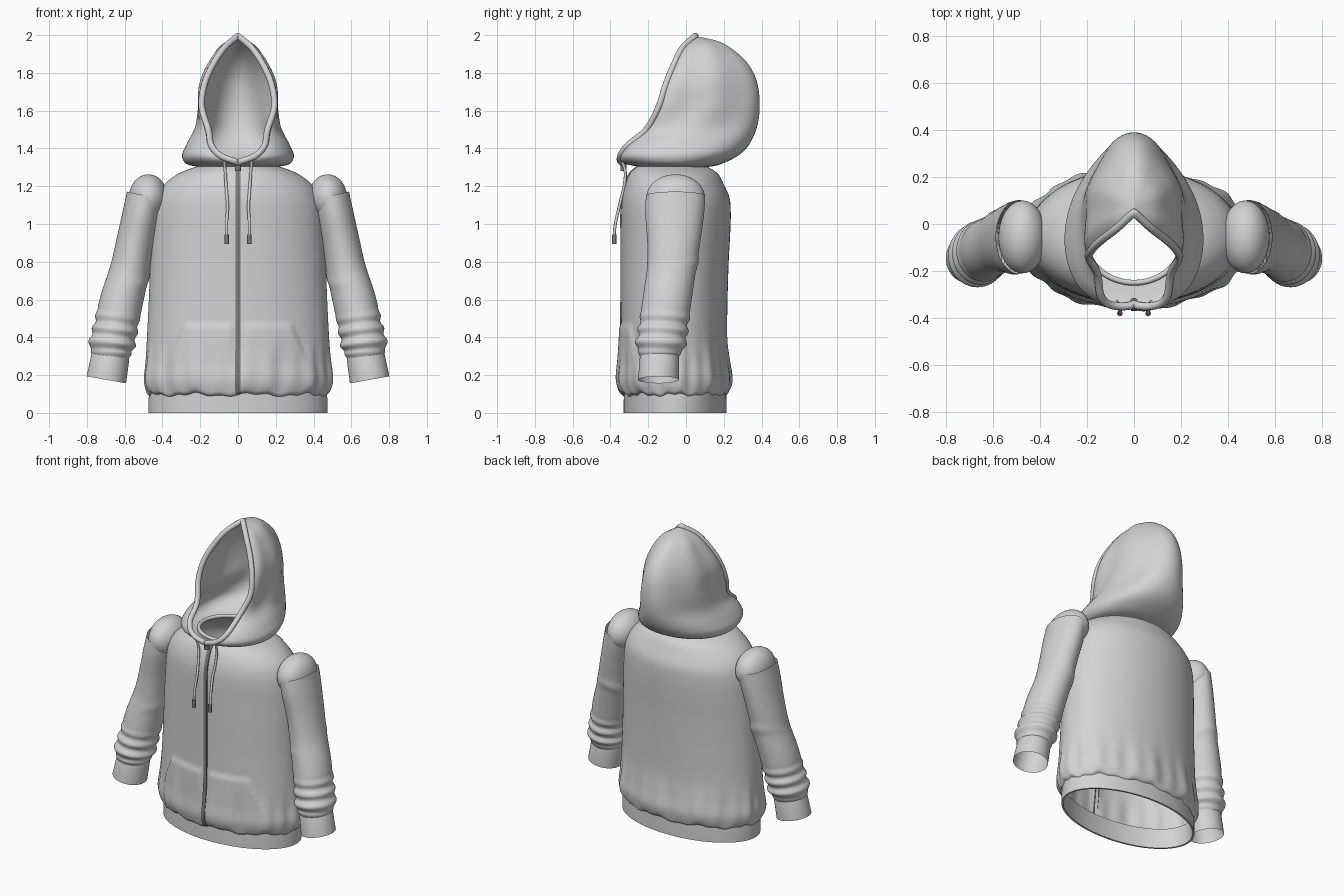
import bpy, bmesh, math
from mathutils import Vector

if "Cube" in bpy.data.objects:
    bpy.data.objects.remove(bpy.data.objects["Cube"])


def material(name, value):
    mat = bpy.data.materials.new(name)
    mat.use_nodes = True
    colour = (value, value, value, 1)
    mat.diffuse_color = colour
    mat.node_tree.nodes["Principled BSDF"].inputs["Base Color"].default_value = colour
    return mat


FABRIC = material("light grey fabric", 0.65)
DARK = material("dark grey trim", 0.2)


def spline(rows, steps):
    """Smooth samples through rows of numbers."""
    rows = [Vector(r) for r in rows]
    out = []
    for i in range(len(rows) - 1):
        a, b = rows[max(i - 1, 0)], rows[i]
        c, d = rows[i + 1], rows[min(i + 2, len(rows) - 1)]
        for k in range(steps):
            t = k / steps
            out.append(0.5 * (2 * b + (c - a) * t + (2 * a - 5 * b + 4 * c - d) * t ** 2
                              + (3 * b - a - 3 * c + d) * t ** 3))
    return out + [rows[-1]]


def loft(name, rings, mat=FABRIC, closed=True):
    """Skin a list of equal point rings."""
    bm = bmesh.new()
    grid = [[bm.verts.new(p) for p in ring] for ring in rings]
    n = len(grid[0])
    for low, high in zip(grid, grid[1:]):
        for i in range(n if closed else n - 1):
            j = (i + 1) % n
            bm.faces.new((low[i], low[j], high[j], high[i]))
    bmesh.ops.remove_doubles(bm, verts=bm.verts, dist=0.0005)
    bmesh.ops.recalc_face_normals(bm, faces=bm.faces)
    mesh = bpy.data.meshes.new(name)
    bm.to_mesh(mesh)
    bm.free()
    obj = bpy.data.objects.new(name, mesh)
    bpy.context.collection.objects.link(obj)
    return finish(obj, name, mat)


def finish(obj, name, mat):
    obj.name = name
    obj.data.materials.append(mat)
    bpy.ops.object.select_all(action="DESELECT")
    obj.select_set(True)
    bpy.context.view_layer.objects.active = obj
    bpy.ops.object.shade_smooth_by_angle(angle=math.radians(50))
    return obj


def tube(name, points, radius, cyclic=False, mat=FABRIC):
    curve = bpy.data.curves.new(name, "CURVE")
    curve.dimensions = "3D"
    curve.bevel_depth = radius
    curve.bevel_resolution = 3
    curve.use_fill_caps = True
    line = curve.splines.new("POLY")
    line.points.add(len(points) - 1)
    for point, co in zip(line.points, points):
        point.co = (*co, 1)
    line.use_cyclic_u = cyclic
    curve.materials.append(mat)
    obj = bpy.data.objects.new(name, curve)
    bpy.context.collection.objects.link(obj)


def smooth(x):
    x = min(max(x, 0), 1)
    return x * x * (3 - 2 * x)


def angles(n):
    return [math.tau * i / n for i in range(n)]


def oval(z, a, front, back, ang):
    return Vector((a * math.cos(ang), (back - front) / 2 + (front + back) / 2 * math.sin(ang), z))


# Torso: oval sections given as height, half width, front reach, back reach
torso = spline([(.095, .47, .33, .21), (.115, .488, .35, .228), (.18, .5, .365, .24),
                (.28, .49, .354, .228), (.4, .482, .345, .218), (.6, .472, .342, .22),
                (.8, .465, .342, .226), (.95, .458, .342, .234), (1.06, .45, .342, .237),
                (1.14, .432, .338, .23), (1.21, .39, .322, .2), (1.27, .31, .295, .165),
                (1.31, .2, .25, .1)], 12)


def torso_point(row, ang):
    p = oval(*row, ang)
    turn = ang + math.pi / 2
    out = Vector((math.cos(ang), math.sin(ang), 0))
    # gathered folds above the hem
    fold = math.sin(9 * turn) + 0.7 * math.sin(23 * turn)
    fade = math.exp(-((p.z - 0.2) / 0.14) ** 2)
    p += out * 0.006 * fold * fade
    p.z += 0.008 * fold * math.exp(-((p.z - 0.1) / 0.03) ** 2)
    # raised front pocket with a stitched top edge
    if ang > math.pi:
        edge = 0.29 + max(0, 0.46 - p.z) * 0.43
        across = smooth((edge - abs(p.x)) / 0.015) * smooth((abs(p.x) - 0.02) / 0.015)
        height = smooth((0.47 - p.z) / 0.015) * smooth((p.z - 0.16) / 0.25)
        p += out * 0.011 * across * height
    return p


loft("torso", [[torso_point(r, a) for a in angles(160)] for r in torso])

# Hem band and its folded lining
hem = [(.13, .455, .315, .198), (.0, .462, .318, .203), (.0, .474, .33, .215),
       (.06, .474, .33, .215), (.115, .47, .328, .212)]
loft("hem_band", [[oval(*r, a) for a in angles(96)] for r in hem])

# Zip strip down the front
zip_rows = [r for r in torso if r[0] > 0.1]
loft("zip", [[(x, -r[2] - y, r[0]) for x, y in
              ((-.013, -.006), (-.012, .006), (.012, .006), (.013, -.006))]
             for r in zip_rows], DARK, False)

# Hood: opening edge x y z, side control x y, back control x, spine y z
hood_rows = [(0, -.26, 1.305, .27, -.26, .27, .1, 1.3),
             (0, -.34, 1.325, .36, -.34, .37, .18, 1.315),
             (.09, -.347, 1.36, .385, -.33, .37, .28, 1.365),
             (.14, -.31, 1.415, .36, -.24, .3, .34, 1.43),
             (.157, -.21, 1.5, .3, -.1, .2, .38, 1.53),
             (.192, -.145, 1.62, .265, 0, .16, .39, 1.65),
             (.18, -.11, 1.73, .27, 0, .13, .37, 1.77),
             (.14, -.07, 1.83, .225, .03, .1, .31, 1.87),
             (.075, -.02, 1.93, .135, .05, .07, .2, 1.955),
             (0, .05, 1.995, 0, .06, 0, .1, 1.985)]
hood_samples = spline(hood_rows, 8)


def hood_half(row, n=28):
    ex, ey, ez, sx, sy, bx, by, bz = row
    p, s = Vector((ex, ey, ez)), Vector((0, by, bz))
    a = Vector((sx, sy, ez + (bz - ez) / 3))
    b = Vector((bx, by, bz))
    points = []
    for i in range(n + 1):
        u = i / n
        q = p * (1 - u) ** 3 + 3 * a * u * (1 - u) ** 2 + 3 * b * u * u * (1 - u) + s * u ** 3
        # soft drape running up the sides
        lift = smooth((q.z - 1.4) / 0.2)
        q.x *= 1 + 0.05 * lift * math.sin(math.pi * u) * math.sin(14 * u - 3 * q.z)
        points.append(q)
    return points


def flip(p):
    return Vector((-p[0], p[1], p[2]))


rings = []
for row in hood_samples:
    half = hood_half(row)
    rings.append(half + [flip(p) for p in reversed(half[:-1])])
loft("hood", rings, FABRIC, False)

# Rolled edge round the hood opening and the neck seam
edge = [Vector(r[:3]) for r in hood_samples[8:]]
tube("hood_edge", edge + [flip(p) for p in reversed(edge[1:-1])], 0.017, True)
tube("neck_seam", [oval(1.315, .205, .25, .11, a) for a in angles(64)], 0.012, True)

# Sleeves: axis x y z, then half width and half depth
sleeve = spline([(.49, -.055, 1.15, .1, .157), (.512, -.06, 1.05, .1, .155),
                 (.545, -.065, .9, .1, .14), (.575, -.078, .75, .105, .13),
                 (.615, -.1, .6, .114, .13), (.648, -.12, .45, .116, .13),
                 (.668, -.133, .36, .119, .13), (.677, -.14, .3, .1, .105)], 14)
cuff = [(.668, -.138, .33, .092, .095), (.675, -.14, .3, .101, .104),
        (.697, -.146, .175, .106, .108)]


def sleeve_ring(rows, i, side, wrinkled):
    row = rows[i]
    before, after = rows[max(i - 1, 0)], rows[min(i + 1, len(rows) - 1)]
    along = Vector((after[0] - before[0], 0, after[2] - before[2])).normalized()
    across = Vector((-along.z, 0, along.x))
    ring = []
    for ang in angles(48):
        z, swell = row[2], 1
        if wrinkled:
            window = smooth((z - 0.3) / 0.04) * smooth((0.56 - z) / 0.1)
            swell += 0.055 * window * math.sin(math.tau * z / 0.07 + 1.2 * math.sin(ang + 1))
            tilt = z - 0.74 - 0.05 * math.sin(ang)
            swell += 0.06 * math.exp(-(tilt / 0.03) ** 2) * (0.5 + 0.5 * math.cos(ang - 2.5))
        p = Vector(row[:3]) + across * row[3] * swell * math.cos(ang)
        p.y += row[4] * swell * math.sin(ang)
        ring.append(p if side > 0 else flip(p))
    return ring


for side, label in ((1, "left"), (-1, "right")):
    for part, rows in (("sleeve", sleeve), ("cuff", cuff)):
        loft(f"{label}_{part}", [sleeve_ring(rows, i, side, part == "sleeve")
                                 for i in range(len(rows))])
    # Rounded shoulder cap
    bpy.ops.mesh.primitive_uv_sphere_add(segments=40, ring_count=24, radius=1,
                                         location=(side * .475, -.055, 1.14))
    cap = bpy.context.object
    cap.scale = (.102, .155, .123)
    finish(cap, f"{label}_shoulder_cap", FABRIC)
    # Drawcord and its tip
    cord = spline([(.075, -.345, 1.35), (.068, -.322, 1.28), (.063, -.328, 1.2),
                   (.056, -.352, 1.1), (.06, -.374, 1), (.06, -.38, .94)], 6)
    tube(f"{label}_drawcord", [(side * p[0], p[1], p[2]) for p in cord], 0.008)
    bpy.ops.mesh.primitive_cylinder_add(vertices=16, radius=0.012, depth=0.05,
                                        location=(side * .06, -.381, .92))
    finish(bpy.context.object, f"{label}_cord_tip", DARK)

# Zip slider under the chin
bpy.ops.mesh.primitive_cylinder_add(vertices=16, radius=0.016, depth=0.05,
                                    location=(0, -.33, 1.305))
finish(bpy.context.object, "zip_slider", DARK)
